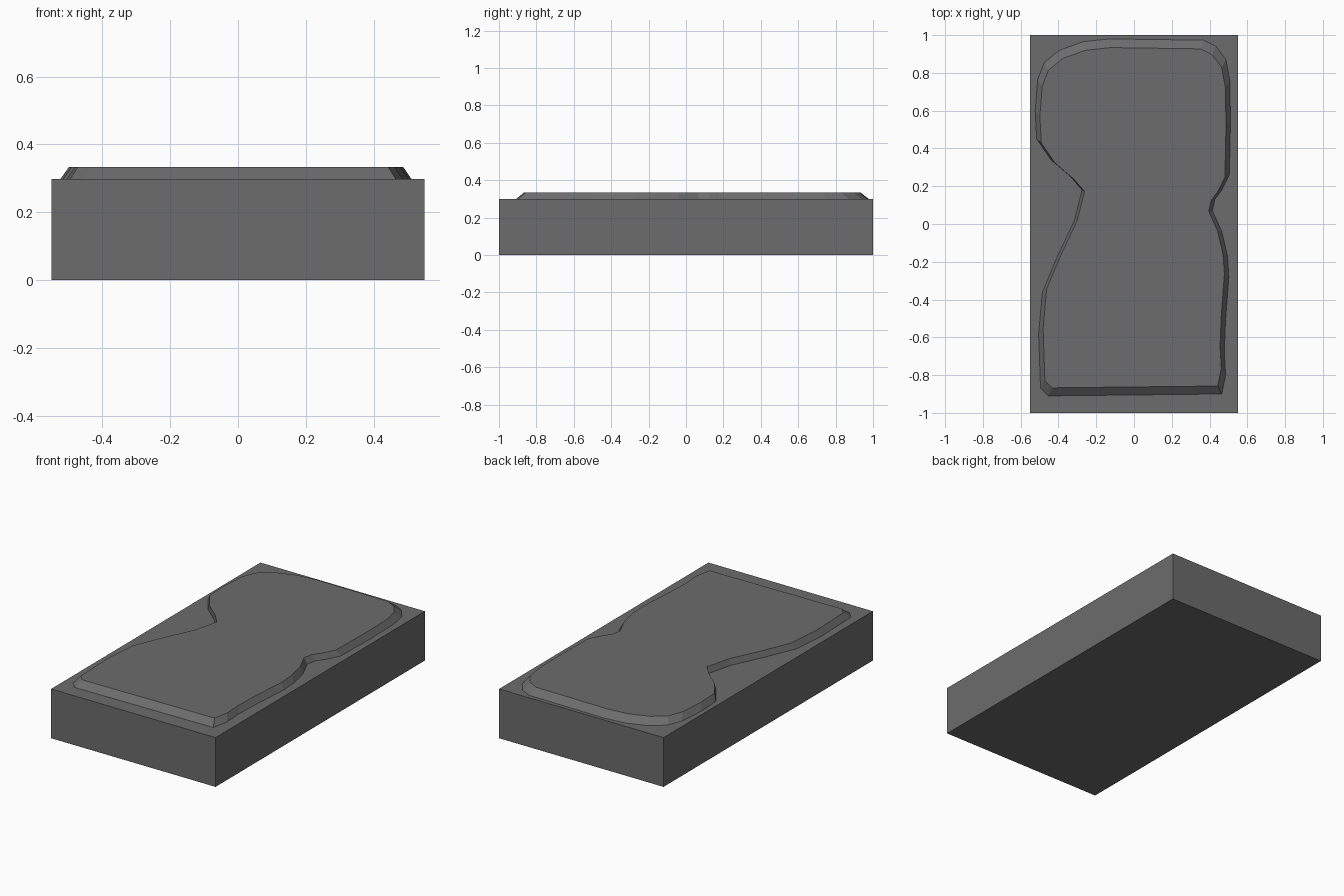
import bpy, bmesh

if "Cube" in bpy.data.objects:
    bpy.data.objects.remove(bpy.data.objects["Cube"])

# Dark grey finish
dark = bpy.data.materials.new("dark_grey")
dark.diffuse_color = (0.15, 0.15, 0.15, 1)
dark.use_nodes = True
dark.node_tree.nodes["Principled BSDF"].inputs["Base Color"].default_value = dark.diffuse_color

# Rectangular base slab
bpy.ops.mesh.primitive_cube_add(size=1, location=(0, 0, 0.149))
slab = bpy.context.object
slab.name = "base_slab"
slab.scale = (1.1, 2.0, 0.298)
bpy.ops.object.transform_apply(location=False, rotation=False, scale=True)
slab.data.materials.append(dark)

# Outline of the raised panel at its foot, counter-clockwise from the front left
OUTLINE = [
    (-.455, -.91), (.465, -.90),
    (.485, -.80), (.478, -.68), (.484, -.52), (.502, -.28), (.495, -.17), (.465, -.04),
    (.415, .07), (.428, .13), (.465, .18), (.505, .26),
    (.511, .55), (.507, .76), (.487, .87), (.435, .94), (.37, .973),
    (-.13, .98), (-.27, .965), (-.395, .92), (-.475, .855), (-.51, .765),
    (-.523, .60), (-.515, .45), (-.44, .34), (-.335, .25), (-.275, .18),
    (-.315, .02), (-.405, -.17), (-.485, -.36), (-.505, -.58), (-.495, -.87),
]


# Raised panel: foot ring sunk slightly in the slab, sloped side, flat top
def ring(bm, z, scale):
    return [bm.verts.new((x * scale, y * scale, z)) for x, y in OUTLINE]


bm = bmesh.new()
rings = [ring(bm, 0.28, 1.0), ring(bm, 0.298, 1.0), ring(bm, 0.333, 0.953)]
n = len(OUTLINE)
for lo, hi in zip(rings, rings[1:]):
    for i in range(n):
        j = (i + 1) % n
        bm.faces.new((lo[i], lo[j], hi[j], hi[i]))
bm.faces.new(rings[-1])
bm.faces.new(rings[0][::-1])
mesh = bpy.data.meshes.new("raised_panel")
bm.to_mesh(mesh)
bm.free()
mesh.materials.append(dark)
panel = bpy.data.objects.new("raised_panel", mesh)
bpy.context.collection.objects.link(panel)

# Fuse panel and slab into one solid
union = slab.modifiers.new("union", 'BOOLEAN')
union.operation = 'UNION'
union.solver = 'EXACT'
union.object = panel
bpy.context.view_layer.objects.active = slab
bpy.ops.object.modifier_apply(modifier="union")
bpy.data.objects.remove(panel)
